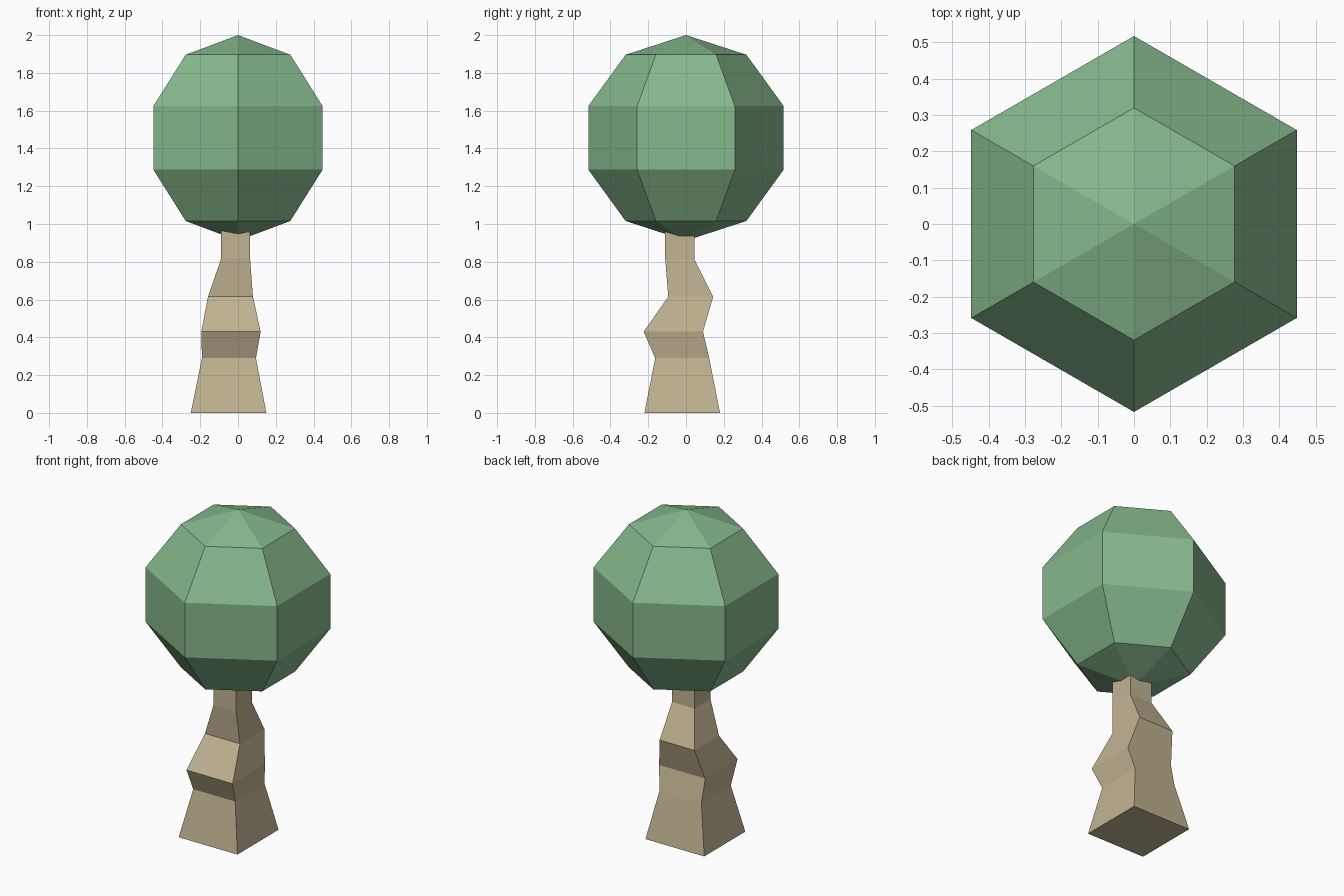
import bpy, math

if "Cube" in bpy.data.objects:
    bpy.data.objects.remove(bpy.data.objects["Cube"])


def material(name, rgb):
    m = bpy.data.materials.new(name)
    m.diffuse_color = (*rgb, 1)
    m.use_nodes = True
    m.node_tree.nodes["Principled BSDF"].inputs["Base Color"].default_value = m.diffuse_color
    return m


def loft(name, rings, mat):
    """Skin a stack of equal-sized rings and cap both ends."""
    n = len(rings[0])
    verts = [p for ring in rings for p in ring]
    faces = [tuple(reversed(range(n))), tuple(range(len(verts) - n, len(verts)))]
    for k in range(len(rings) - 1):
        for i in range(n):
            a, b = k * n + i, k * n + (i + 1) % n
            faces.append((a, b, b + n, a + n))
    return add_mesh(name, verts, faces, mat)


def add_mesh(name, verts, faces, mat):
    me = bpy.data.meshes.new(name)
    me.from_pydata(verts, [], faces)
    me.materials.append(mat)
    ob = bpy.data.objects.new(name, me)
    bpy.context.collection.objects.link(ob)
    return ob


bark = material("tan bark", (0.535, 0.455, 0.288))
leaf = material("leaf green", (0.24, 0.48, 0.265))

# Crooked trunk: square sections (z, centre x, centre y, half width)
sections = [
    (0.00, -0.050, -0.020, 0.200),
    (0.29, -0.048, -0.020, 0.143),
    (0.43, -0.037, -0.067, 0.157),
    (0.615, -0.040, 0.025, 0.119),
    (0.815, -0.013, -0.033, 0.077),
    (1.02, -0.013, -0.033, 0.077),
]
corners = ((-1, -1), (1, -1), (1, 1), (-1, 1))
loft("trunk", [[(x + h * cx, y + h * cy, z) for cx, cy in corners]
               for z, x, y, h in sections], bark)

# Crown: six-sided, five-band sphere with points along +y and -y
SIDES, BANDS, R = 6, 5, 0.544
CZ = 2 - R
verts = [(0, 0, CZ - R)]
for k in range(1, BANDS):
    t = math.pi * k / BANDS
    for i in range(SIDES):
        a = math.pi / 2 + math.tau * i / SIDES
        verts.append((R * math.sin(t) * math.cos(a),
                      R * math.sin(t) * math.sin(a), CZ - R * math.cos(t)))
verts.append((0, 0, CZ + R))
top = len(verts) - 1
faces = []
for i in range(SIDES):
    j = (i + 1) % SIDES
    faces.append((0, 1 + j, 1 + i))
    for k in range(BANDS - 2):
        o = 1 + k * SIDES
        faces.append((o + i, o + j, o + SIDES + j, o + SIDES + i))
    o = 1 + (BANDS - 2) * SIDES
    faces.append((o + i, o + j, top))
add_mesh("crown", verts, faces, leaf)
